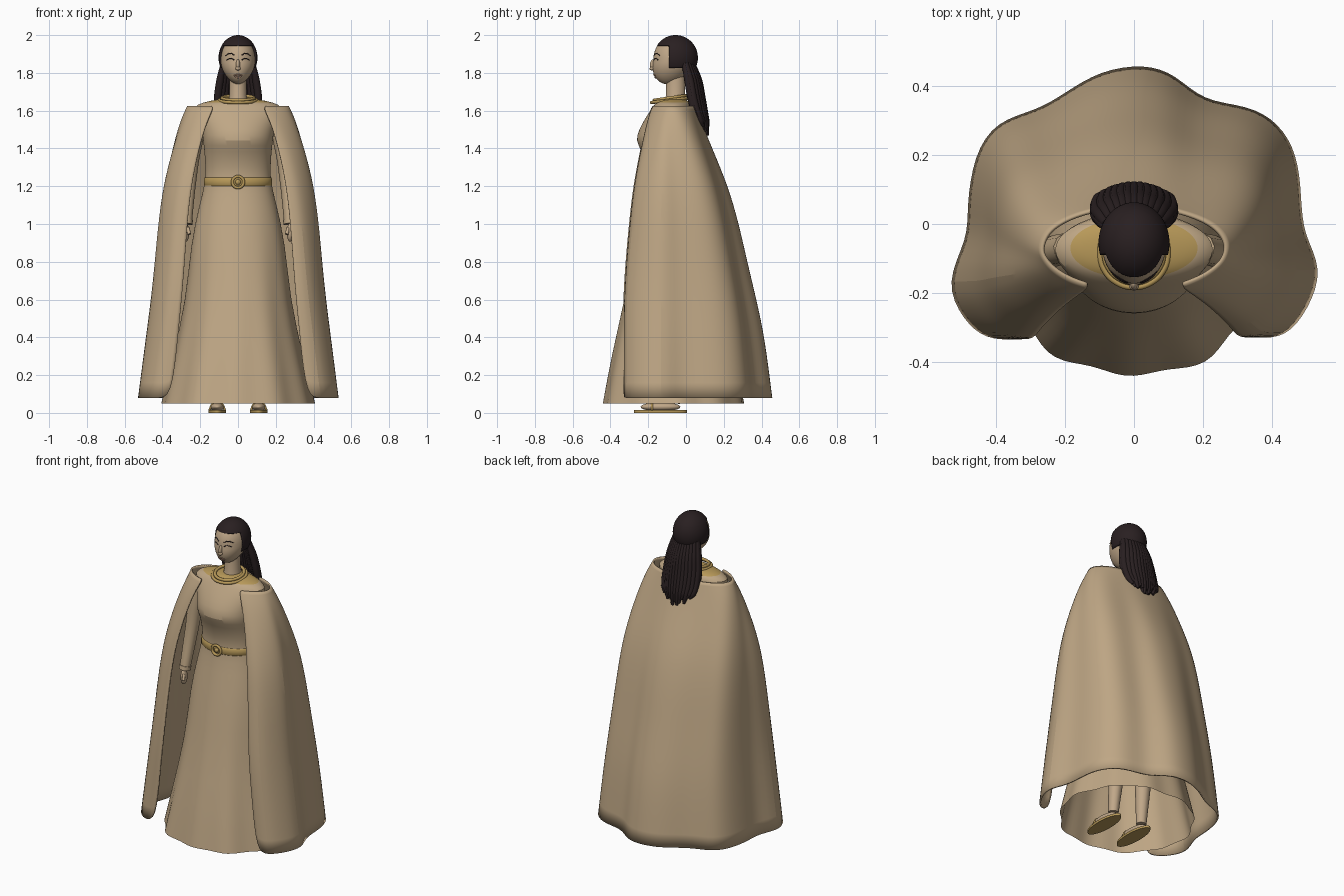
import bpy, bmesh, math
from math import sin, cos, pi, sqrt, atan2, radians
from mathutils import Vector

if "Cube" in bpy.data.objects:
    bpy.data.objects.remove(bpy.data.objects["Cube"])


def material(name, r, g, b):
    m = bpy.data.materials.new(name)
    m.use_nodes = True
    m.diffuse_color = (r, g, b, 1)
    bsdf = m.node_tree.nodes["Principled BSDF"]
    bsdf.inputs["Base Color"].default_value = (r, g, b, 1)
    bsdf.inputs["Roughness"].default_value = 0.8
    return m


CLOTH = material("tan cloth", 0.52, 0.385, 0.235)
SKIN = material("skin", 0.53, 0.39, 0.25)
GOLD = material("gold", 0.48, 0.32, 0.10)
HAIR = material("dark hair", 0.022, 0.014, 0.015)
LIP = material("lips", 0.36, 0.22, 0.15)


def finish(name, bm, mats, subsurf=0, solid=0.0):
    """Turn a bmesh into a smooth object with optional thickness."""
    bmesh.ops.recalc_face_normals(bm, faces=bm.faces)
    me = bpy.data.meshes.new(name)
    bm.to_mesh(me)
    bm.free()
    for m in mats:
        me.materials.append(m)
    ob = bpy.data.objects.new(name, me)
    bpy.context.collection.objects.link(ob)
    if subsurf:
        mod = ob.modifiers.new("smooth", 'SUBSURF')
        mod.levels = mod.render_levels = subsurf
    if solid:
        mod = ob.modifiers.new("thickness", 'SOLIDIFY')
        mod.thickness, mod.offset = solid, -1
    bpy.ops.object.select_all(action='DESELECT')
    bpy.context.view_layer.objects.active = ob
    ob.select_set(True)
    bpy.ops.object.shade_smooth_by_angle(angle=radians(45))
    return ob


def loft(rings, closed=True, caps=()):
    bm = bmesh.new()
    rows = [[bm.verts.new(p) for p in ring] for ring in rings]
    n = len(rows[0])
    for a, b in zip(rows, rows[1:]):
        for i in range(n if closed else n - 1):
            j = (i + 1) % n
            bm.faces.new((a[i], a[j], b[j], b[i]))
    for k in caps:
        bm.faces.new(rows[k])
    return bm


def ring(z, rx, front, back, n=48, ripple=0.0, x=0.0):
    pts = []
    for i in range(n):
        a = 2 * pi * i / n
        k = 1 + ripple * (sin(11 * a + 0.5) + 0.6 * sin(6 * a + 2))
        pts.append((x + rx * k * cos(a),
                    (front + back) / 2 + (back - front) / 2 * k * sin(a), z))
    return pts


def ball(name, loc, size, mat, shape=None):
    bm = bmesh.new()
    bmesh.ops.create_uvsphere(bm, u_segments=40, v_segments=28, radius=1)
    for v in bm.verts:
        if shape:
            shape(v.co)
        v.co = Vector(loc) + v.co * Vector(size)
    return finish(name, bm, [mat])


def tube(name, points, radius, mat, radii=None, cyclic=False):
    cu = bpy.data.curves.new(name, 'CURVE')
    cu.dimensions = '3D'
    cu.bevel_depth, cu.bevel_resolution, cu.resolution_u = radius, 3, 6
    cu.use_fill_caps = True
    sp = cu.splines.new('BEZIER')
    sp.bezier_points.add(len(points) - 1)
    sp.use_cyclic_u = cyclic
    for i, (bp, p) in enumerate(zip(sp.bezier_points, points)):
        bp.co = p
        bp.handle_left_type = bp.handle_right_type = 'AUTO'
        bp.radius = radii[i] if radii else 1
    cu.materials.append(mat)
    ob = bpy.data.objects.new(name, cu)
    bpy.context.collection.objects.link(ob)
    return ob


# Gown: height, half width, front, back, ripple; gold yoke at the top
gown = [(1.665, .05, -.11, -.01, 0), (1.66, .11, -.135, .0, 0), (1.643, .19, -.16, .02, 0),
        (1.62, .24, -.175, .03, 0), (1.57, .22, -.21, .04, 0), (1.5, .19, -.25, .045, 0),
        (1.44, .185, -.268, .045, 0), (1.39, .178, -.235, .04, 0), (1.3, .172, -.205, .03, 0),
        (1.22, .173, -.2, .03, 0), (1.1, .205, -.225, .06, 0), (.9, .25, -.27, .12, .002),
        (.6, .275, -.325, .19, .008), (.3, .34, -.395, .26, .017), (.05, .4, -.44, .31, .026)]
bm = loft([ring(z, w, f, b, ripple=r) for z, w, f, b, r in gown], caps=(0,))
for f in bm.faces:
    f.material_index = int(f.calc_center_median().z > 1.645)
finish("gown", bm, [CLOTH, GOLD], subsurf=1)

# Belt and round buckle
finish("belt", loft([ring(z, w, -w - .032, .045) for z, w in
                     ((1.2, .176), (1.205, .18), (1.24, .18), (1.245, .176))]), [GOLD])


def hoop(c, r, n=12):
    return [(c[0] + r * cos(2 * pi * i / n), c[1], c[2] + r * sin(2 * pi * i / n)) for i in range(n)]


tube("buckle_ring", hoop((0, -.217, 1.222), .03), .008, GOLD, cyclic=True)
ball("buckle_stud", (0, -.217, 1.222), (.014, .01, .014), GOLD)

# Cloak: the shoulder ellipse spreads into a wavy hem
hem = [(.36, -.33), (.44, -.33), (.505, -.25), (.55, -.13), (.49, -.03), (.485, .08),
       (.475, .2), (.42, .295), (.33, .345), (.2, .355), (.12, .435), (.03, .465),
       (-.1, .445), (-.2, .38), (-.28, .33), (-.4, .3), (-.465, .2), (-.485, .05),
       (-.48, -.04), (-.55, -.17), (-.495, -.28), (-.43, -.335), (-.35, -.335)]
levels = [(1.625, 0, 0, 0), (1.55, .17, .06, .18), (1.4, .37, .21, .4), (1.2, .55, .42, .66),
          (1, .64, .56, .8), (.8, .7, .67, .92), (.6, .77, .79, 1), (.4, .86, .9, 1), (.08, 1, 1, 1)]
rings = []
for z, fx, fb, ff in levels:
    row = []
    for hx, hy in hem:
        a = atan2(hx, hy + .07) * 1.2
        tx, ty = .272 * sin(a), -.07 + .125 * cos(a)
        fy = ff + (fb - ff) * (1 + cos(a)) / 2
        row.append((tx + (hx - tx) * fx, ty + (hy - ty) * fy, z))
    rings.append(row)
finish("cloak", loft(rings, closed=False), [CLOTH], subsurf=2, solid=.01)

# Neck and necklace
finish("neck", loft([ring(z, w, -.06 - w, -.05 + w, 24) for z, w in
                     ((1.64, .055), (1.68, .046), (1.8, .044))]), [SKIN])
for i, (r, z) in enumerate(((.098, 1.655), (.084, 1.667))):
    tube("necklace_%d" % (i + 1),
         [(r * cos(a), -.085 + r * sin(a), z + .012 * sin(a))
          for a in (2 * pi * k / 12 for k in range(12))], .009, GOLD, cyclic=True)


# Head with a narrowed, forward jaw
def jaw(co):
    t = max(0, -co.z)
    co.x *= 1 - .22 * t * t
    co.y -= .28 * t


HEAD, SIZE = (0, -.065, 1.868), (.092, .108, .128)
ball("head", HEAD, SIZE, SKIN, jaw)


def face_y(x, z):
    dz = (z - HEAD[2]) / SIZE[2]
    drop = max(0, -dz)
    u = x / SIZE[0] / (1 - .22 * drop * drop)
    return HEAD[1] - SIZE[1] * (sqrt(max(0, 1 - u * u - dz * dz)) + .28 * drop)


def face_line(name, pts, radius, mat):
    tube(name, [(x, face_y(x, z), z) for x, z in pts], radius, mat)


# Face features
ball("nose", (0, -.172, 1.842), (.011, .019, .03), SKIN)
ball("nose_tip", (0, -.18, 1.823), (.014, .013, .01), SKIN)
face_line("upper_lip", [(-.022, 1.785), (0, 1.79), (.022, 1.785)], .0045, LIP)
face_line("lower_lip", [(-.016, 1.78), (0, 1.776), (.016, 1.78)], .005, LIP)
for s, side in ((1, "left"), (-1, "right")):
    face_line(side + "_brow", [(s * .018, 1.893), (s * .04, 1.903), (s * .066, 1.892)], .0025, HAIR)
    face_line(side + "_eyelid", [(s * .02, 1.868), (s * .038, 1.877), (s * .06, 1.868)], .0025, HAIR)

# Hair cap cut to a fringe and side panels
bm = bmesh.new()
bmesh.ops.create_uvsphere(bm, u_segments=48, v_segments=32, radius=1)
for v in bm.verts:
    v.co = Vector((0, -.055, 1.88)) + v.co * Vector((.103, .118, .12))
for co, no in (((0, 0, 1.945), (0, 0, 1)), ((0, -.09, 0), (0, 1, 0)), ((0, 0, 1.825), (0, 0, 1))):
    bmesh.ops.bisect_plane(bm, geom=bm.verts[:] + bm.edges[:] + bm.faces[:],
                           dist=1e-5, plane_co=co, plane_no=no)
gone = []
for f in bm.faces:
    c = f.calc_center_median()
    if not (c.z > 1.945 or (c.y > -.09 and c.z > 1.825)):
        gone.append(f)
bmesh.ops.delete(bm, geom=gone, context='FACES')
finish("hair_cap", bm, [HAIR], solid=.012)

# Long locks falling down the back
for layer in range(2):
    count = 13 - layer
    for i in range(count):
        u = -1 + 2 * i / (count - 1)
        bulge = (1 - u * u) * .045 - layer * .012
        end = 1.475 + .05 * abs(u) + .018 * sin(i * 2.4)
        tube("lock_%d_%d" % (layer + 1, i + 1),
             [(u * .078, .0 + bulge * .8, 1.85), (u * .095, .022 + bulge, 1.76),
              (u * .108, .043 + bulge, 1.65), (u * .1, .075 + bulge * .7, 1.55),
              (u * .085, .092 + bulge * .5, end)],
             .02, HAIR, radii=(.7, 1, 1, .9, .4))

# Arms, hands, legs and sandals on both sides
for s, side in ((1, "left"), (-1, "right")):
    tube(side + "_sleeve", [(s * .19, -.07, 1.58), (s * .235, -.08, 1.42),
                            (s * .26, -.1, 1.22), (s * .275, -.14, 1.01)],
         .045, CLOTH, radii=(1, 1, .85, .7))
    tube(side + "_cuff", [(s * .274, -.137, 1.025), (s * .276, -.141, 1.0)], .036, CLOTH)
    ball(side + "_hand", (s * .275, -.15, .955), (.017, .026, .048), SKIN)
    tube(side + "_thumb", [(s * .265, -.165, .98), (s * .258, -.18, .945)], .009, SKIN)
    tube(side + "_leg", [(s * .1, -.06, .8), (s * .1, -.04, .35), (s * .105, -.06, .05)],
         .055, SKIN, radii=(1.2, .9, .55))
    ball(side + "_foot", (s * .11, -.135, .032), (.038, .105, .024), SKIN)
    finish(side + "_sole", loft([ring(z, .047, -.275, .005, 32, x=s * .11) for z in (0, .014)],
                                caps=(0, 1)), [GOLD])
    tube(side + "_strap", [(s * .11 + d, -.18, h) for d, h in
                           ((-.042, .012), (-.025, .046), (0, .056), (.025, .046), (.042, .012))],
         .006, GOLD)
